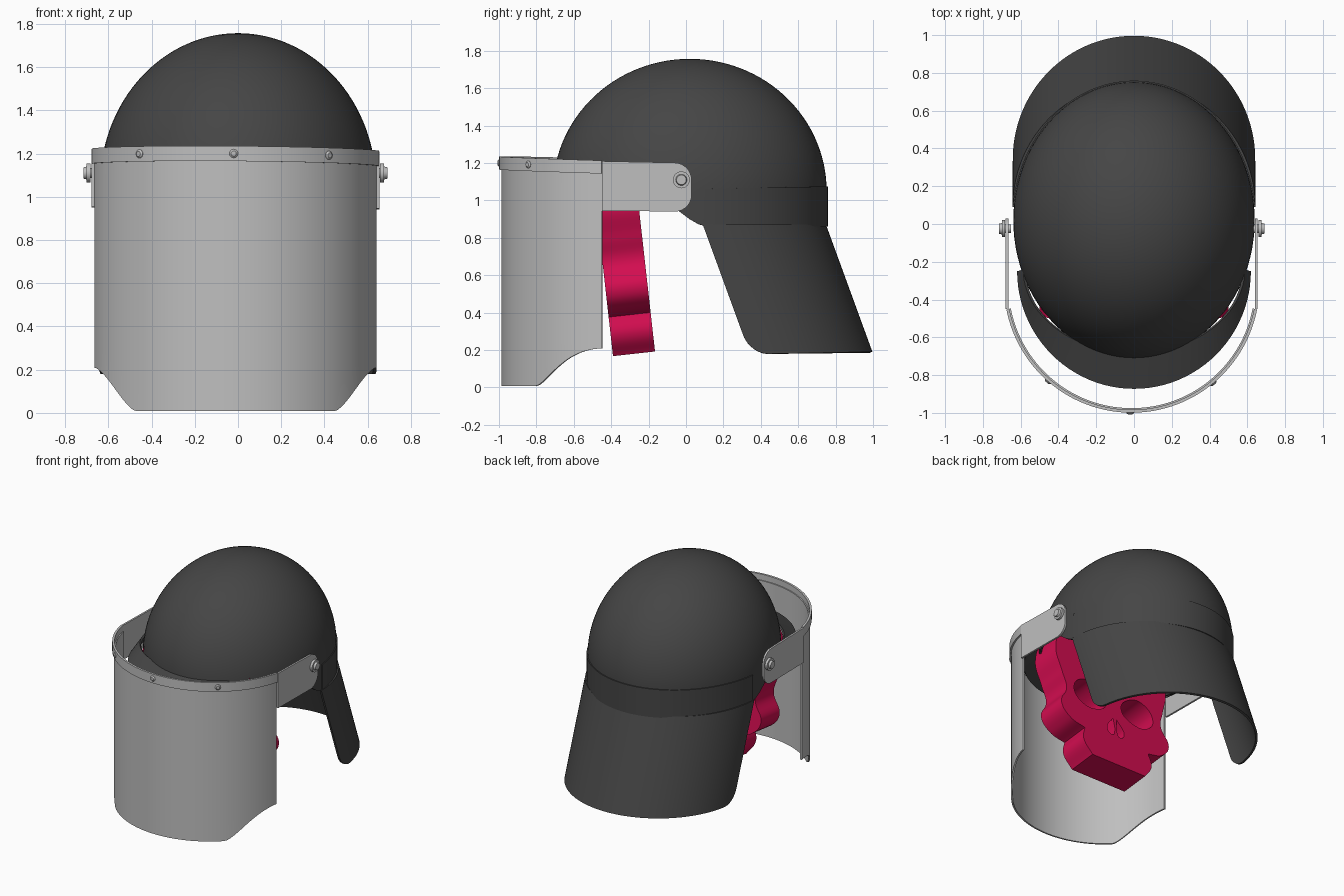
import bpy, bmesh
from math import sin, cos, pi, sqrt, asin, acos, radians
from mathutils import Vector, Matrix

cube = bpy.data.objects.get("Cube")
if cube:
    bpy.data.objects.remove(cube)


def material(name, rgb):
    m = bpy.data.materials.new(name)
    m.use_nodes = True
    m.diffuse_color = (*rgb, 1)
    m.node_tree.nodes["Principled BSDF"].inputs["Base Color"].default_value = (*rgb, 1)
    return m


DARK = material("charcoal", (0.06, 0.06, 0.06))
GREY = material("light grey", (0.52, 0.52, 0.52))
PINK = material("crimson", (0.65, 0.004, 0.08))


def finish(obj, mat):
    obj.data.materials.clear()
    obj.data.materials.append(mat)
    bpy.ops.object.select_all(action='DESELECT')
    obj.select_set(True)
    bpy.context.view_layer.objects.active = obj
    bpy.ops.object.shade_smooth_by_angle(angle=radians(35))
    return obj


def from_bmesh(name, bm, mat, thick=0):
    bmesh.ops.remove_doubles(bm, verts=bm.verts, dist=0.0005)
    bmesh.ops.recalc_face_normals(bm, faces=bm.faces)
    me = bpy.data.meshes.new(name)
    bm.to_mesh(me)
    bm.free()
    obj = bpy.data.objects.new(name, me)
    bpy.context.collection.objects.link(obj)
    if thick:
        mod = obj.modifiers.new("thickness", 'SOLIDIFY')
        mod.thickness = thick
        mod.offset = 0
        bpy.context.view_layer.objects.active = obj
        bpy.ops.object.select_all(action='DESELECT')
        obj.select_set(True)
        bpy.ops.object.modifier_apply(modifier=mod.name)
    return finish(obj, mat)


def sheet(name, point, nu, nv, thick, mat):
    """Curved sheet from point(u, v) with u and v running 0 to 1."""
    bm = bmesh.new()
    rows = [[bm.verts.new(point(i / nu, j / nv)) for i in range(nu + 1)] for j in range(nv + 1)]
    for a, b in zip(rows, rows[1:]):
        for i in range(nu):
            bm.faces.new((a[i], a[i + 1], b[i + 1], b[i]))
    return from_bmesh(name, bm, mat, thick)


def cylinder(name, centre, direction, steps, mat):
    """Stepped round part: steps are (radius, offset) pairs along direction."""
    bm = bmesh.new()
    for (r0, d0), (r1, d1) in zip(steps, steps[1:]):
        if d1 > d0:
            bmesh.ops.create_cone(bm, cap_ends=True, segments=24, radius1=r0, radius2=r1, depth=d1 - d0,
                                  matrix=Matrix.Translation((0, 0, (d0 + d1) / 2)))
    rot = Vector(direction).to_track_quat('Z', 'Y').to_matrix().to_4x4()
    bmesh.ops.transform(bm, matrix=Matrix.Translation(centre) @ rot, verts=bm.verts)
    return from_bmesh(name, bm, mat)


def lerp(a, b, t):
    return a + (b - a) * t


def smooth(t):
    t = min(max(t, 0), 1)
    return t * t * (3 - 2 * t)


# Helmet shell: half ellipsoid on a short skirt that is cut away at the front
RX, RY, RZ, CY, CZ = 0.632, 0.725, 0.70, 0.02, 1.05


def dome(u, v):
    a = 2 * pi * u
    y = CY + RY * sin(a)
    if v < 0.15:
        rim = lerp(1.03, 0.86, smooth((y + 0.2) / 0.32))
        return RX * cos(a), y, lerp(rim, CZ, v / 0.15)
    p = (v - 0.15) / 0.85 * pi / 2
    return RX * cos(a) * cos(p), CY + RY * sin(a) * cos(p), CZ + RZ * sin(p)


sheet("helmet_shell", dome, 96, 34, 0.014, DARK)


# Front brim
def brim(u, v):
    a = pi * u
    inner = Vector((0.58 * cos(a), -0.24 - 0.44 * sin(a), 1.12))
    outer = Vector((0.612 * cos(a), -0.25 - 0.62 * sin(a), 1.05))
    return inner.lerp(outer, v)


sheet("front_brim", brim, 48, 4, 0.015, DARK)


# Band round the back of the shell
def band(u, v):
    a = lerp(0.115, pi - 0.115, u)
    return 0.638 * cos(a), CY + 0.732 * sin(a), lerp(0.86, 1.06, v) + 0.015 * v * sin(a)


sheet("back_band", band, 64, 2, 0.014, DARK)


# Neck guard: sheared half tube with rounded lower corners
def guard(u, v):
    a = pi * smooth(u)
    reach = 0.66 * sin(a)
    r = 0.1
    d = r - min(reach, r)
    low = 0.178 + r - sqrt(r * r - d * d) + 0.01 * sin(a)
    z = lerp(low, 0.87, v)
    return 0.634 * cos(a), 0.09 + reach * 0.985 + 0.365 * (0.87 - z), z


sheet("neck_guard", guard, 80, 8, 0.016, DARK)

# Face shield on a circular arc, hung with a slight tilt
SX, SY = -0.012, -0.323


def tilt(x, y):
    return -0.03 * (y + 1) - 0.008 * x


def arc(radius, u):
    a = lerp(radians(-169), radians(-11), u)
    return SX + radius * cos(a), SY + radius * sin(a)


def lens(u, v):
    x, y = arc(0.658, u)
    t = (abs(x - SX) - 0.46) / 0.18
    low = 0.008 + 0.2 * (0.5 * smooth(t) + 0.5 * min(max(t, 0), 1))
    return x, y, lerp(low, 1.19 + tilt(x, y), v)


def rail(u, v):
    x, y = arc(0.668, u)
    return x, y, lerp(1.165, 1.235, v) + tilt(x, y)


sheet("face_shield", lens, 80, 10, 0.012, GREY)
sheet("shield_rail", rail, 80, 1, 0.016, GREY)

# Rivets along the rail
for n, x in enumerate((-0.45, -0.02, 0.415)):
    out = Vector(((x - SX) / 0.668, -sin(acos((x - SX) / 0.668)), 0))
    pos = Vector((SX, SY, 0)) + out * 0.672
    pos.z = 1.2 + tilt(pos.x, pos.y)
    cylinder(f"rail_rivet_{n}", pos, out, [(0.02, 0), (0.02, 0.006), (0.012, 0.013)], GREY)

# Side arms with rounded ends, and their pivot bolts
for side, name in ((-1, "right"), (1, "left")):
    bm = bmesh.new()
    x = SX + side * 0.66
    outline = [(-0.45, 0.95), (0.03, 0.945), (0.03, 1.205), (-0.45, 1.215)]
    verts = [bm.verts.new((x, y, z - 0.008 * x)) for y, z in outline]
    bm.faces.new(verts)
    bmesh.ops.bevel(bm, geom=verts[1:3], offset=0.09, segments=8, affect='VERTICES', profile=0.5)
    from_bmesh(name + "_arm", bm, GREY, 0.014)
    cylinder(name + "_pivot_bolt", (x - side * 0.02, -0.025, 1.11), (side, 0, 0),
             [(0.022, 0), (0.022, 0.03), (0.045, 0.03), (0.045, 0.048), (0.03, 0.048), (0.026, 0.064)], GREY)

# Skull plate: filled outline with holes, extruded and leaned
curve = bpy.data.curves.new("skull_plate", 'CURVE')
curve.dimensions = '2D'
curve.fill_mode = 'BOTH'
curve.extrude = 0.113
curve.resolution_u = 10


def spline(points, corners=()):
    s = curve.splines.new('BEZIER')
    s.use_cyclic_u = True
    s.bezier_points.add(len(points) - 1)
    for i, (bp, (x, y)) in enumerate(zip(s.bezier_points, points)):
        bp.co = (x, y, 0)
        bp.handle_left_type = bp.handle_right_type = 'VECTOR' if i in corners else 'AUTO'


half = [(0.24, 0.0), (0.31, 0.11), (0.29, 0.21), (0.42, 0.25), (0.49, 0.35),
        (0.43, 0.5), (0.46, 0.63), (0.5, 0.82), (0.4, 1.03), (0.2, 1.14)]
spline(half + [(-x, y) for x, y in reversed(half)], (0, 2, 17, 19))
eye = [(0.07, 0.5), (0.16, 0.42), (0.3, 0.43), (0.36, 0.52), (0.28, 0.63), (0.14, 0.61)]
nose = [(0.015, 0.4), (0.075, 0.28), (0.03, 0.25), (0.012, 0.28)]
for shape, corners in ((eye, ()), (nose, (0,))):
    for side in (-1, 1):
        spline([(side * x, y) for x, y in shape], corners)
skull = bpy.data.objects.new("skull_plate", curve)
bpy.context.collection.objects.link(skull)
skull.location = (0, -0.278, 0.18)
skull.rotation_euler = (radians(90 + 6.4), 0, 0)
bpy.ops.object.select_all(action='DESELECT')
skull.select_set(True)
bpy.context.view_layer.objects.active = skull
bpy.ops.object.convert(target='MESH')
finish(bpy.context.view_layer.objects.active, PINK)
